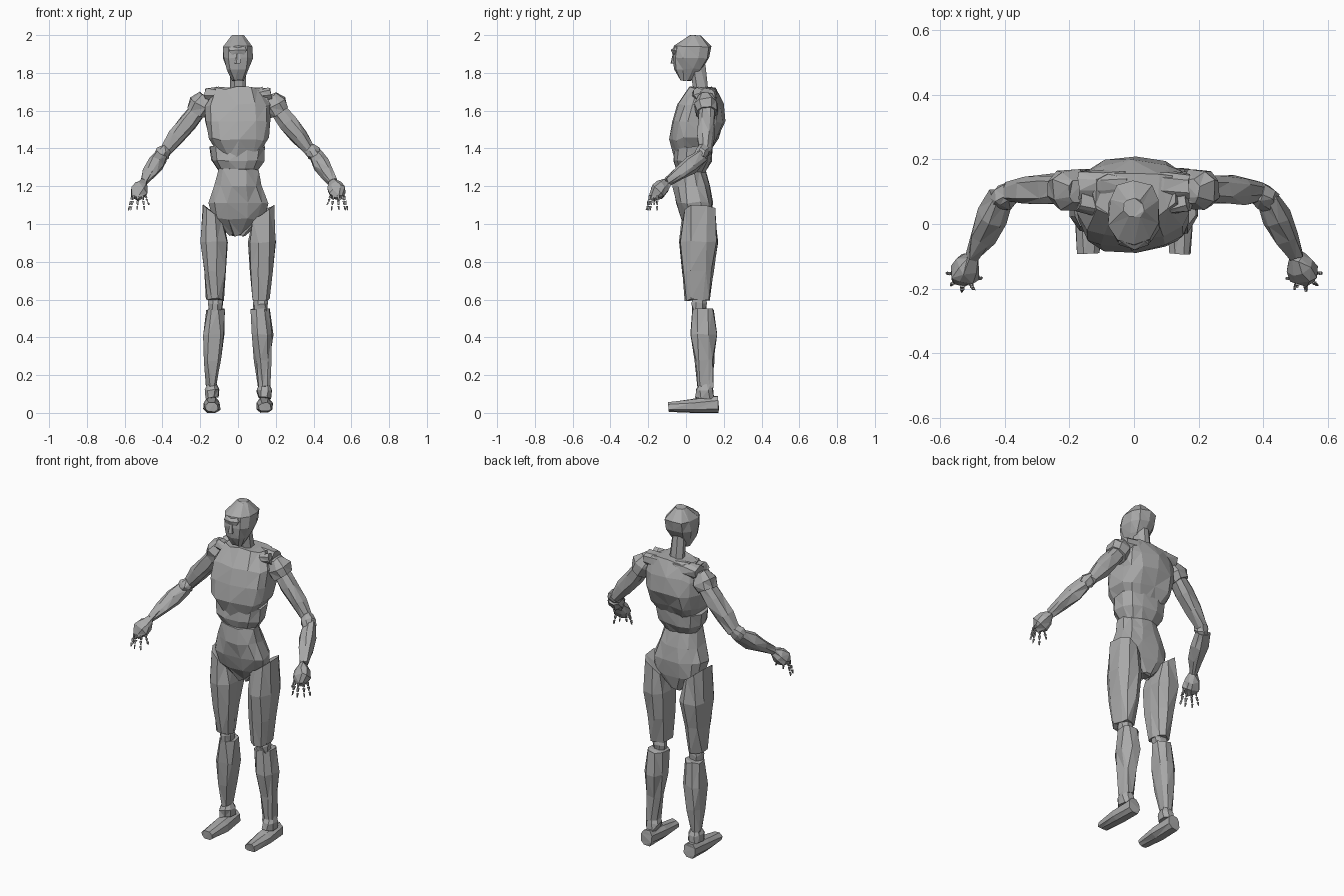
import bpy, bmesh, math, random
from mathutils import Vector, Quaternion

random.seed(4)
if "Cube" in bpy.data.objects:
    bpy.data.objects.remove(bpy.data.objects["Cube"])

grey = bpy.data.materials.new("plain_grey")
grey.use_nodes = True
tone = (.4, .4, .4, 1)
grey.diffuse_color = tone
grey.node_tree.nodes["Principled BSDF"].inputs["Base Color"].default_value = tone

UP = Vector((0, 0, 1))


def outline(count, boxiness):
    """Unit cross-section, pushed towards a box when boxiness is below one."""
    for i in range(count):
        turn = math.tau * (i + .5) / count
        yield [math.copysign(abs(v) ** boxiness, v) for v in (math.cos(turn), math.sin(turn))]


def segment(name, start, end, sizes, side=1, count=8, boxiness=.8, rough=.006, slant=0):
    """Faceted body part from start to end, with half sizes evenly spaced along it.

    Upright parts get level rings, others get rings square to their direction.
    The last ring can be slanted sideways."""
    start, end = Vector(start), Vector(end)
    along = (end - start).normalized()
    turn = Quaternion() if along.z > .9 else UP.rotation_difference(along)
    bm = bmesh.new()
    rings = []
    for step, size in enumerate(sizes):
        width, depth = size if isinstance(size, tuple) else (size, size)
        last = len(sizes) - 1
        centre = start.lerp(end, step / last)
        ring = []
        for u, v in outline(count, boxiness):
            rise = slant * width * u if step == last else 0
            point = centre + turn @ Vector((width * u, depth * v, rise))
            point += Vector([random.uniform(-rough, rough) for axis in range(3)])
            point.z = min(2, max(0, point.z))
            point.x *= side
            ring.append(bm.verts.new(point))
        rings.append(ring)
    for lower, upper in zip(rings, rings[1:]):
        for i in range(count):
            bm.faces.new((lower[i - 1], lower[i], upper[i], upper[i - 1]))
    bm.faces.new(rings[0])
    bm.faces.new(rings[-1])
    bmesh.ops.recalc_face_normals(bm, faces=bm.faces)
    bmesh.ops.triangulate(bm, faces=bm.faces)
    mesh = bpy.data.meshes.new(name)
    bm.to_mesh(mesh)
    bm.free()
    mesh.materials.append(grey)
    bpy.context.collection.objects.link(bpy.data.objects.new(name, mesh))


# Head, face and neck
segment("head", start=(0, 0, 1.76), end=(0, .05, 2),
        sizes=[.03, (.06, .075), (.08, .1), (.08, .1), .03], count=10, rough=.004)
segment("brow", start=(0, -.055, 1.9), end=(0, -.05, 1.94),
        sizes=[(.04, .02), (.05, .025), (.04, .01)], count=6, rough=.003)
segment("nose", start=(0, -.065, 1.85), end=(0, -.06, 1.91),
        sizes=[.02, .01], count=5, rough=.002)
segment("neck", start=(0, .1, 1.6), end=(0, .06, 1.84), sizes=[.05, .04, .04])

# Torso
segment("chest", start=(0, .03, 1.36), end=(0, .09, 1.72),
        sizes=[(.1, .09), (.16, .13), (.17, .14), (.17, .12), (.13, .07)],
        count=14, boxiness=.65, rough=.009)
segment("upper_abdomen", start=(0, .03, 1.26), end=(0, .04, 1.41),
        sizes=[(.09, .07), (.14, .1), (.15, .1)], count=12)
segment("pelvis", start=(0, .07, .94), end=(0, .02, 1.29),
        sizes=[.04, (.14, .08), (.16, .1), (.12, .1), (.11, .08)], count=12, rough=.008)


def build_hand(label, side):
    """Palm with a thumb and four fingers of separate tapering joints."""
    segment(label + "palm", start=(.54, -.18, 1.14), end=(.5, -.1, 1.22),
            sizes=[.02, .045, .04, .02], side=side)
    for finger in range(5):
        turn = math.radians(-165 + 42 * finger)
        out = Vector((math.cos(turn), math.sin(turn), 0))
        knuckle = Vector((.525, -.155, 1.15)) + out * .036
        drop = out * .007 - UP * (.028 if finger else .018)
        for joint in range(3):
            top = knuckle + drop * joint
            size = .009 - .0015 * joint
            segment(f"{label}finger_{finger}_joint_{joint}", start=top + drop * .75, end=top,
                    sizes=[size / 2, size], side=side, count=4, rough=.002)


def build_arm(label, side):
    """Shoulder girdle and arm down to the wrist."""
    segment(label + "collarbone", start=(.04, .04, 1.67), end=(.17, .07, 1.69),
            sizes=[.025, .03, .03], side=side)
    segment(label + "upper_back", start=(.02, .13, 1.69), end=(.17, .12, 1.68),
            sizes=[.03, .04, .04], side=side)
    segment(label + "shoulder", start=(.22, .11, 1.59), end=(.17, .1, 1.68),
            sizes=[.055, .065, .04], side=side)
    segment(label + "upper_arm", start=(.39, .1, 1.38), end=(.2, .11, 1.62),
            sizes=[.03, .045, .05, .045], side=side)
    segment(label + "elbow", start=(.42, .07, 1.35), end=(.38, .1, 1.4),
            sizes=[.03, .04, .03], side=side)
    segment(label + "forearm", start=(.5, -.1, 1.22), end=(.41, .085, 1.36),
            sizes=[.022, .037, .045, .035], side=side)


def build_leg(label, side):
    """Thigh with a slanted hip end, knee, shin, ankle and foot."""
    segment(label + "thigh", start=(.12, .06, .6), end=(.13, .07, 1.06),
            sizes=[(.045, .06), (.065, .085), (.08, .1), (.06, .09)],
            side=side, count=9, rough=.008, slant=.7)
    segment(label + "knee", start=(.12, .07, .53), end=(.12, .07, .63),
            sizes=[.035, .04, .03], side=side)
    segment(label + "shin", start=(.14, .1, .14), end=(.12, .09, .55),
            sizes=[(.03, .04), (.045, .05), (.06, .07), (.05, .06)], side=side, rough=.008)
    segment(label + "ankle", start=(.14, .1, .08), end=(.14, .1, .16),
            sizes=[(.035, .05), (.04, .045), (.025, .03)], side=side)
    segment(label + "foot", start=(.14, -.09, .03), end=(.14, .17, .045),
            sizes=[(.035, .025), (.047, .04), (.04, .045)], side=side, rough=.004)


for label, side in (("left_", 1), ("right_", -1)):
    build_arm(label, side)
    build_hand(label, side)
    build_leg(label, side)
